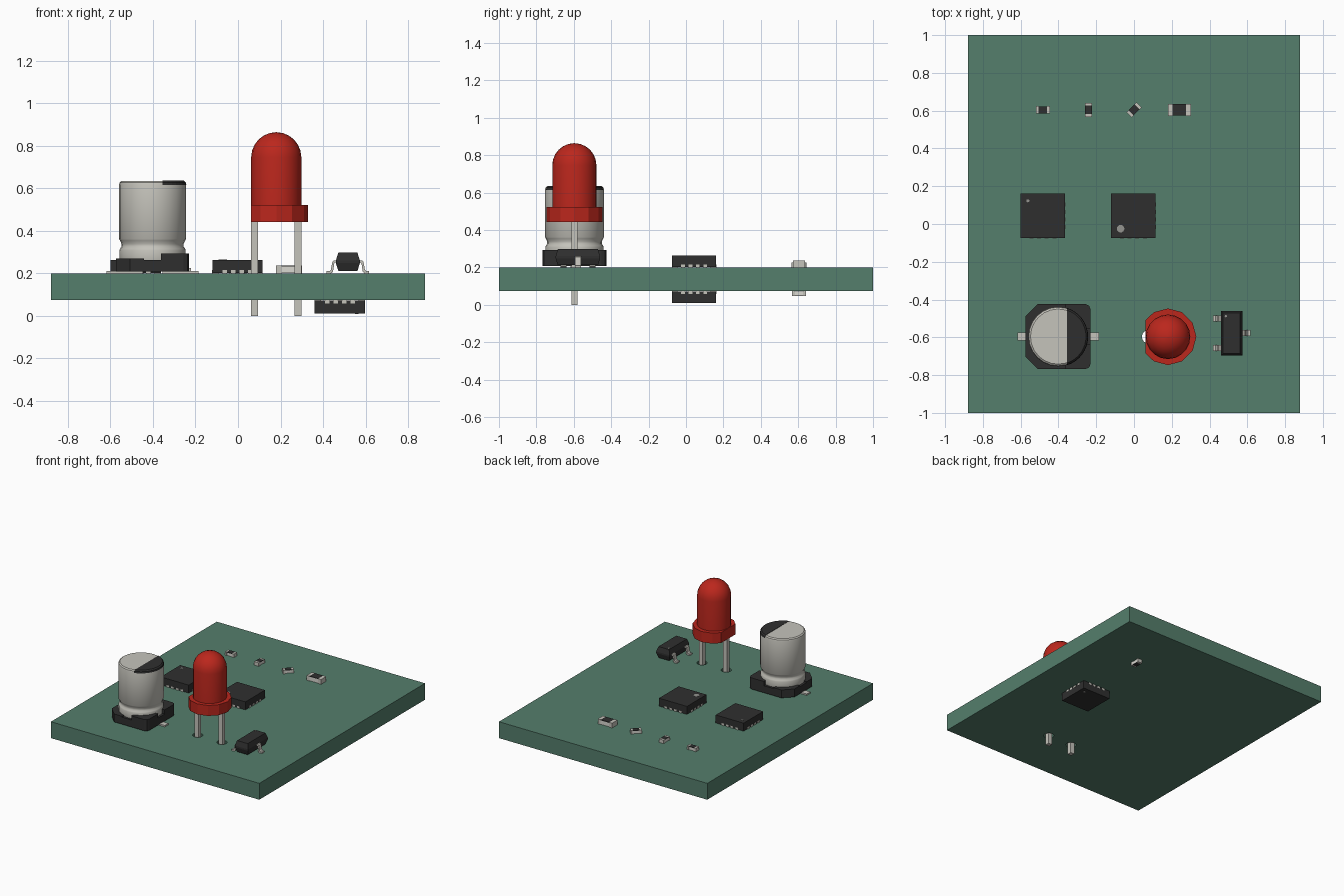
import bpy, bmesh
from math import sin, cos, pi, radians
from mathutils import Matrix

if "Cube" in bpy.data.objects:
    bpy.data.objects.remove(bpy.data.objects["Cube"])


def material(name, rgb):
    m = bpy.data.materials.new(name)
    m.diffuse_color = (*rgb, 1)
    m.use_nodes = True
    m.node_tree.nodes["Principled BSDF"].inputs["Base Color"].default_value = m.diffuse_color
    return m


GREEN = material("board_green", (0.09, 0.21, 0.15))
DARK = material("dark_plastic", (0.028, 0.028, 0.028))
RED = material("lens_red", (0.5, 0.02, 0.012))
METAL = material("light_metal", (0.56, 0.55, 0.50))
PALE = material("pale_ceramic", (0.7, 0.69, 0.64))
DOT = material("marker_grey", (0.3, 0.3, 0.28))
TOP, BOTTOM = 0.199, 0.074


def loft(name, rings, mat, at=(0, 0, 0), rot=None, smooth=False):
    """Skin a stack of (outline, height) rings and cap both ends."""
    bm = bmesh.new()
    loops = [[bm.verts.new((x, y, z)) for x, y in pts] for pts, z in rings]
    for a, b in zip(loops, loops[1:]):
        for i in range(len(a)):
            j = (i + 1) % len(a)
            bm.faces.new((a[i], a[j], b[j], b[i]))
    bm.faces.new(loops[0][::-1])
    bm.faces.new(loops[-1])
    bm.transform(Matrix.Translation(at) @ (rot or Matrix.Identity(4)))
    bmesh.ops.recalc_face_normals(bm, faces=bm.faces)
    me = bpy.data.meshes.new(name)
    bm.to_mesh(me)
    bm.free()
    ob = bpy.data.objects.new(name, me)
    bpy.context.collection.objects.link(ob)
    me.materials.append(mat)
    if smooth:
        bpy.ops.object.select_all(action='DESELECT')
        bpy.context.view_layer.objects.active = ob
        ob.select_set(True)
        bpy.ops.object.shade_smooth_by_angle(angle=radians(35))
    return ob


def rect(w, d, x=0, y=0):
    return [(x - w / 2, y - d / 2), (x + w / 2, y - d / 2),
            (x + w / 2, y + d / 2), (x - w / 2, y + d / 2)]


def circle(r, n):
    return [(r * cos(2 * pi * i / n), r * sin(2 * pi * i / n)) for i in range(n)]


def box(name, w, d, z0, z1, mat, x=0, y=0, at=(0, 0, 0), rot=None):
    return loft(name, [(rect(w, d, x, y), z0), (rect(w, d, x, y), z1)], mat, at, rot)


# Circuit board with two drilled lead holes
LX, LY = 0.18, -0.597
board = box("board", 1.76, 2.0, BOTTOM, TOP, GREEN)
for x in (-0.102, 0.102):
    cutter = loft("hole_cutter", [(circle(0.036, 16), -0.1), (circle(0.036, 16), 0.3)],
                  GREEN, (LX + x, LY, 0))
    cutter.hide_render = True
    mod = board.modifiers.new("hole", 'BOOLEAN')
    mod.operation, mod.solver, mod.object = 'DIFFERENCE', 'EXACT', cutter
    bpy.context.view_layer.objects.active = board
    bpy.ops.object.modifier_apply(modifier=mod.name)
    bpy.data.objects.remove(cutter)

# Red lamp: leads, flange with one flat side, domed lens
for x in (-0.102, 0.102):
    box("lamp_lead", 0.033, 0.033, 0, 0.46, METAL, at=(LX + x, LY, 0))
flange = [p for p in circle(0.15, 12) if p[0] > -0.119]
k = next(i for i, p in enumerate(flange) if p[0] < -0.07 and p[1] > 0)
flange[k + 1:k + 1] = [(-0.119, 0.087), (-0.119, -0.087)]
loft("lamp_flange", [(flange, 0.442), (flange, 0.522)], RED, (LX, LY, 0))
R = 0.118
dome = [(circle(R * cos(a), 20), 0.746 + R * sin(a))
        for a in (i * pi / 12 for i in range(6))]
loft("lamp_lens", [(circle(R, 20), 0.5)] + dome + [(circle(0.002, 20), 0.864)],
     RED, (LX, LY, 0), smooth=True)

# Capacitor: base slab, corner posts, can, polarity mark, leads
CAP = (-0.402, -0.596, 0)
H = 0.172
RIGHT = [(H - 0.027, H), (H - 0.008, H - 0.008), (H, H - 0.027)]
LEFT = [(H - 0.065, H), (H, H - 0.065)]
slab = ([(x, y) for x, y in RIGHT] + [(x, -y) for x, y in RIGHT[::-1]]
        + [(-x, -y) for x, y in LEFT] + [(-x, y) for x, y in LEFT[::-1]])
loft("capacitor_base", [(slab, 0.208), (slab, 0.262)], DARK, CAP)
arc = [(0.156 * cos(radians(a)), 0.156 * sin(radians(a))) for a in range(15, 76, 10)]
for sx, corner, top in ((1, RIGHT, 0.294), (-1, LEFT, 0.269)):
    for sy in (1, -1):
        post = [(sx * x, sy * y) for x, y in [(0.04, H)] + corner + [(H, 0.04)] + arc]
        loft("capacitor_base_post", [(post, 0.25), (post, top)], DARK, CAP)
can = [(0.153, 0.25), (0.156, 0.258), (0.156, 0.308), (0.153, 0.316), (0.146, 0.326),
       (0.146, 0.338), (0.153, 0.354), (0.158, 0.362), (0.158, 0.616), (0.155, 0.627),
       (0.146, 0.634)]
loft("capacitor_can", [(circle(r, 24), z) for r, z in can], METAL, CAP, smooth=True)


def segment(r, amax):
    return [(r * cos(t), r * sin(t)) for t in (amax * i / 8 for i in range(-8, 9))]


loft("capacitor_mark", [(segment(r, a), z) for r, a, z in
     ((0.159, 1.27, 0.615), (0.157, 1.268, 0.627), (0.148, 1.247, 0.636))], DARK, CAP)
for s in (-1, 1):
    box("capacitor_lead", 0.17, 0.044, TOP, 0.21, METAL, x=s * 0.131, at=CAP)


# Flat square chips with pads on all four sides
def square_chip(name, x, y, z, turn, dot, flip=False):
    m = Matrix.Rotation(radians(turn), 4, 'Z')
    if flip:
        m = Matrix.Rotation(pi, 4, 'Y') @ m
    at = (x, y, z)
    box(name + "_body", 0.236, 0.236, 0.003, 0.064, DARK, at=at, rot=m)
    for q in range(4):
        side = m @ Matrix.Rotation(q * pi / 2, 4, 'Z')
        for i in range(4):
            box(name + "_pad", 0.021, 0.03, 0, 0.016, METAL,
                x=(i - 1.5) * 0.04, y=-0.104, at=at, rot=side)
    loft(name + "_dot", [(circle(dot, 16), 0.06), (circle(dot, 16), 0.0655)], DOT,
         at, m @ Matrix.Translation((-0.118 + dot + 0.03, 0.118 - dot - 0.03, 0)))


square_chip("left_chip", -0.482, 0.043, TOP, 0, 0.008)
square_chip("middle_chip", -0.003, 0.043, TOP, 90, 0.02)
square_chip("underside_chip", 0.479, 0.043, BOTTOM, 0, 0.008, flip=True)


# Small resistors: pale block, dark top film, metal ends
def resistor(x, z, turn, length, width, height, flip=False):
    m = Matrix.Rotation(radians(turn), 4, 'Z')
    if flip:
        m = Matrix.Rotation(pi, 4, 'Y') @ m
    at = (x, 0.604, z)
    end = length * 0.2
    box("resistor_block", length - 0.006, width - 0.002, 0.002, height - 0.004, PALE, at=at, rot=m)
    box("resistor_film", length - 2 * end, width - 0.002, height - 0.005, height, DARK, at=at, rot=m)
    for s in (-1, 1):
        box("resistor_end", end, width, 0, height, METAL,
            x=s * (length - end) / 2, at=at, rot=m)


for x, turn in ((-0.482, 0), (-0.241, 90), (0, 45)):
    resistor(x, TOP, turn, 0.075, 0.039, 0.027)
resistor(0.24, TOP, 0, 0.121, 0.063, 0.037)
resistor(0.482, BOTTOM, 90, 0.075, 0.039, 0.027, flip=True)

# Three-legged transistor: tapered body and bent legs
TR = (0.517, -0.578, 0)
loft("transistor_body", [(rect(0.09, 0.215), 0.212), (rect(0.113, 0.237), 0.248),
     (rect(0.113, 0.237), 0.26), (rect(0.09, 0.215), 0.297)], DARK, TR)
leg = [(0.1, 0.2), (0.1, 0.211), (0.086, 0.211), (0.08, 0.217), (0.073, 0.255),
       (0.066, 0.261), (0.04, 0.261), (0.04, 0.25), (0.06, 0.25), (0.064, 0.246),
       (0.07, 0.207), (0.079, 0.2)]
stand = Matrix.Rotation(pi / 2, 4, 'X')
for s, y in ((-1, 0.078), (-1, -0.078), (1, 0)):
    pts = [(s * px, pz) for px, pz in leg]
    loft("transistor_leg", [(pts, -0.016 - y), (pts, 0.016 - y)], METAL, TR, stand)
loft("transistor_dot", [(circle(0.006, 12), 0.29), (circle(0.006, 12), 0.2985)], DOT,
     (TR[0] - 0.031, TR[1] + 0.09, 0))
